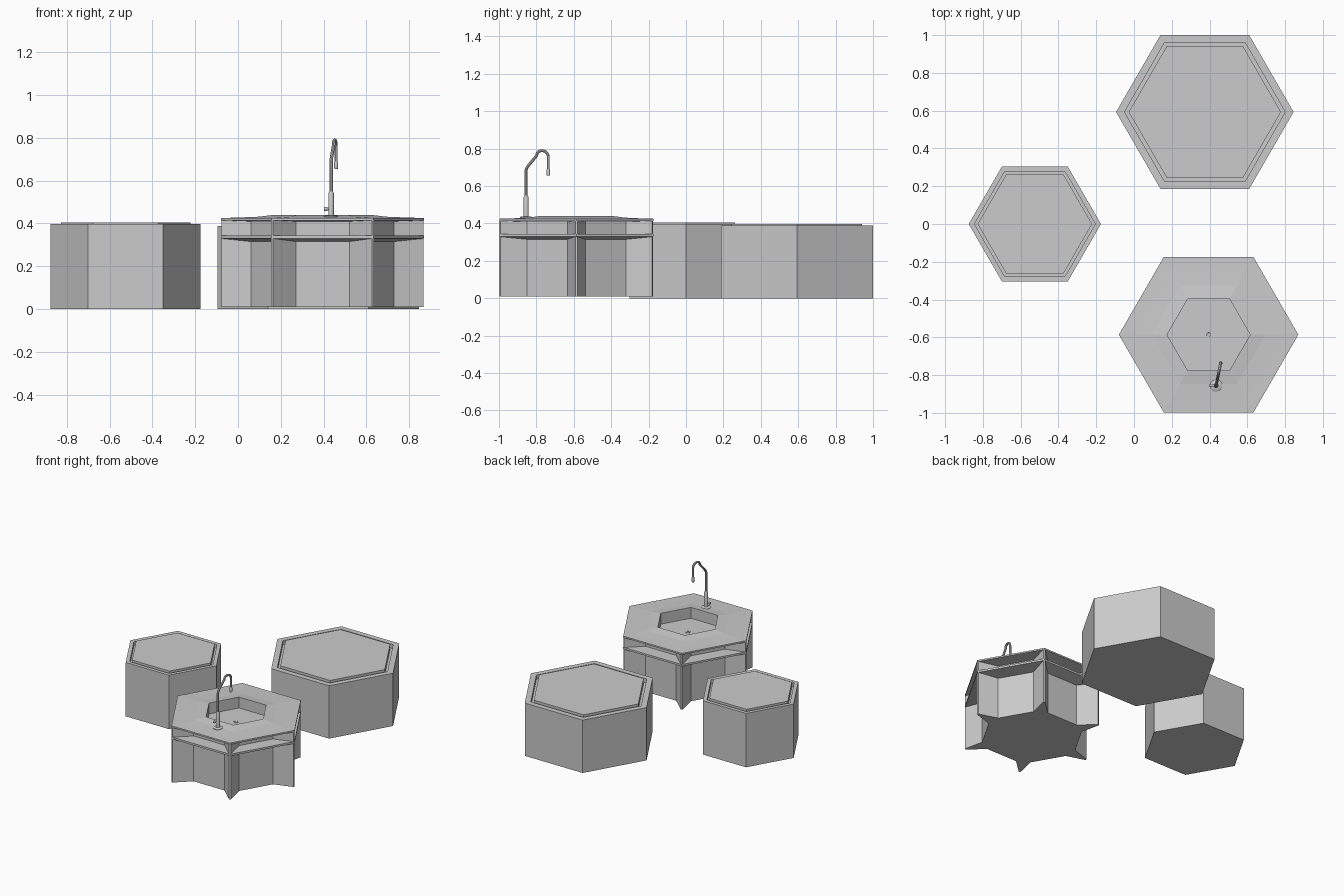
import bpy, bmesh
from math import sin, cos, pi, radians, sqrt
from mathutils import Vector

if "Cube" in bpy.data.objects:
    bpy.data.objects.remove(bpy.data.objects["Cube"])


def loft(name, rings, loc=(0, 0, 0), cap_top=True):
    """Bridge rings of equal point count, capping the first and last."""
    bm = bmesh.new()
    loops = [[bm.verts.new(p) for p in ring] for ring in rings]
    n = len(loops[0])
    for a, b in zip(loops, loops[1:]):
        for i in range(n):
            j = (i + 1) % n
            bm.faces.new((a[i], a[j], b[j], b[i]))
    bm.faces.new(loops[0][::-1])
    if cap_top:
        bm.faces.new(loops[-1])
    bmesh.ops.recalc_face_normals(bm, faces=bm.faces)
    mesh = bpy.data.meshes.new(name)
    bm.to_mesh(mesh)
    bm.free()
    obj = bpy.data.objects.new(name, mesh)
    obj.location = loc
    bpy.context.collection.objects.link(obj)
    return obj


def ring(r, z, n=6):
    return [(r * cos(2 * pi * i / n), r * sin(2 * pi * i / n), z) for i in range(n)]


def lathe(name, profile, loc, n=6):
    return loft(name, [ring(r, z, n) for r, z in profile], loc)


def smooth(obj):
    bpy.ops.object.select_all(action='DESELECT')
    obj.select_set(True)
    bpy.context.view_layer.objects.active = obj
    bpy.ops.object.shade_smooth_by_angle(angle=radians(40))


# Hexagonal stools: body with a recessed top and an inset cushion
def stool(name, x, y, r, groove_r, cushion_r, h, rise):
    lathe(name + "_body", [(r, 0), (r, h), (groove_r, h), (groove_r, h - 0.03)], (x, y, 0))
    lathe(name + "_cushion", [(cushion_r, h - 0.03), (cushion_r, h + rise)], (x, y, 0))


stool("large_stool", 0.375, 0.593, 0.47, 0.425, 0.403, 0.388, 0.008)
stool("small_stool", -0.525, 0, 0.35, 0.32, 0.303, 0.396, 0.008)

# Sink cabinet: star-shaped wall with a fin at each corner and a recessed panel per side
SINK = (0.395, -0.586, 0)
R, APOTHEM, HALF, TIP = 0.475, 0.314, 0.125, 0.006


def polar(a, radial, side, z):
    return (radial * cos(a) - side * sin(a), radial * sin(a) + side * cos(a), z)


def star(z):
    pts = []
    for k in range(6):
        a = k * pi / 3
        pts += [polar(a, R - 0.004, s, z) for s in (-TIP, TIP)]
        pts += [polar(a + pi / 6, APOTHEM, s, z) for s in (-HALF, HALF)]
    return pts


loft("cabinet_wall", [star(0.01), star(0.414)], SINK, cap_top=False)

# Shelf with a tapered underside
lathe("cabinet_shelf", [(APOTHEM * 2 / sqrt(3), 0.315), (R, 0.329), (R, 0.343)], SINK)

# Countertop rising to the basin rim, with the basin formed in it
lathe("countertop_and_basin", [
    (0.235, 0.35), (0.235, 0.408), (0.36, 0.409), (R, 0.414), (R, 0.425),
    (0.40, 0.427), (0.30, 0.431), (0.24, 0.438), (0.22, 0.440), (0.22, 0.36)], SINK)
lathe("drain", [(0.016, 0.358), (0.016, 0.363), (0.011, 0.363), (0.010, 0.361)], SINK, 16)

# Faucet: base plate, body, lever
TAP = Vector((0.435, -0.855, 0))
smooth(lathe("faucet_base", [(0.032, 0.424), (0.032, 0.433), (0.027, 0.437)], TAP, 24))
smooth(lathe("faucet_body", [(0.013, 0.43), (0.013, 0.54), (0.009, 0.55)], TAP, 16))
lever = lathe("faucet_lever", [(0.006, 0), (0.006, 0.022), (0.009, 0.022), (0.009, 0.034)],
              TAP + Vector((0, 0, 0.467)), 12)
lever.rotation_euler = (0, -pi / 2, 0)
smooth(lever)

# Faucet neck: swept tube, leaning up then hooking down over the basin
path = [(0, 0.54), (0, 0.685), (0.004, 0.697), (0.012, 0.709), (0.058, 0.763)]
path += [(0.087 - 0.034 * cos(a), 0.757 + 0.032 * sin(a))
         for a in (radians(d) for d in range(40, 181, 20))]
path += [(0.121, 0.68)]
direction = Vector((0.024, 0.121, 0)).normalized()
curve = bpy.data.curves.new("faucet_neck", 'CURVE')
curve.dimensions = '3D'
curve.bevel_depth = 0.008
curve.bevel_resolution = 2
curve.use_fill_caps = True
spline = curve.splines.new('POLY')
spline.points.add(len(path) - 1)
for p, (d, z) in zip(spline.points, path):
    p.co = (*(TAP + direction * d + Vector((0, 0, z))), 1)
neck = bpy.data.objects.new("faucet_neck", curve)
bpy.context.collection.objects.link(neck)
bpy.ops.object.select_all(action='DESELECT')
neck.select_set(True)
bpy.context.view_layer.objects.active = neck
bpy.ops.object.convert(target='MESH')
smooth(bpy.context.view_layer.objects.active)
smooth(lathe("faucet_nozzle", [(0.008, 0.655), (0.0095, 0.66), (0.0095, 0.685), (0.008, 0.69)],
             TAP + direction * 0.121, 16))
